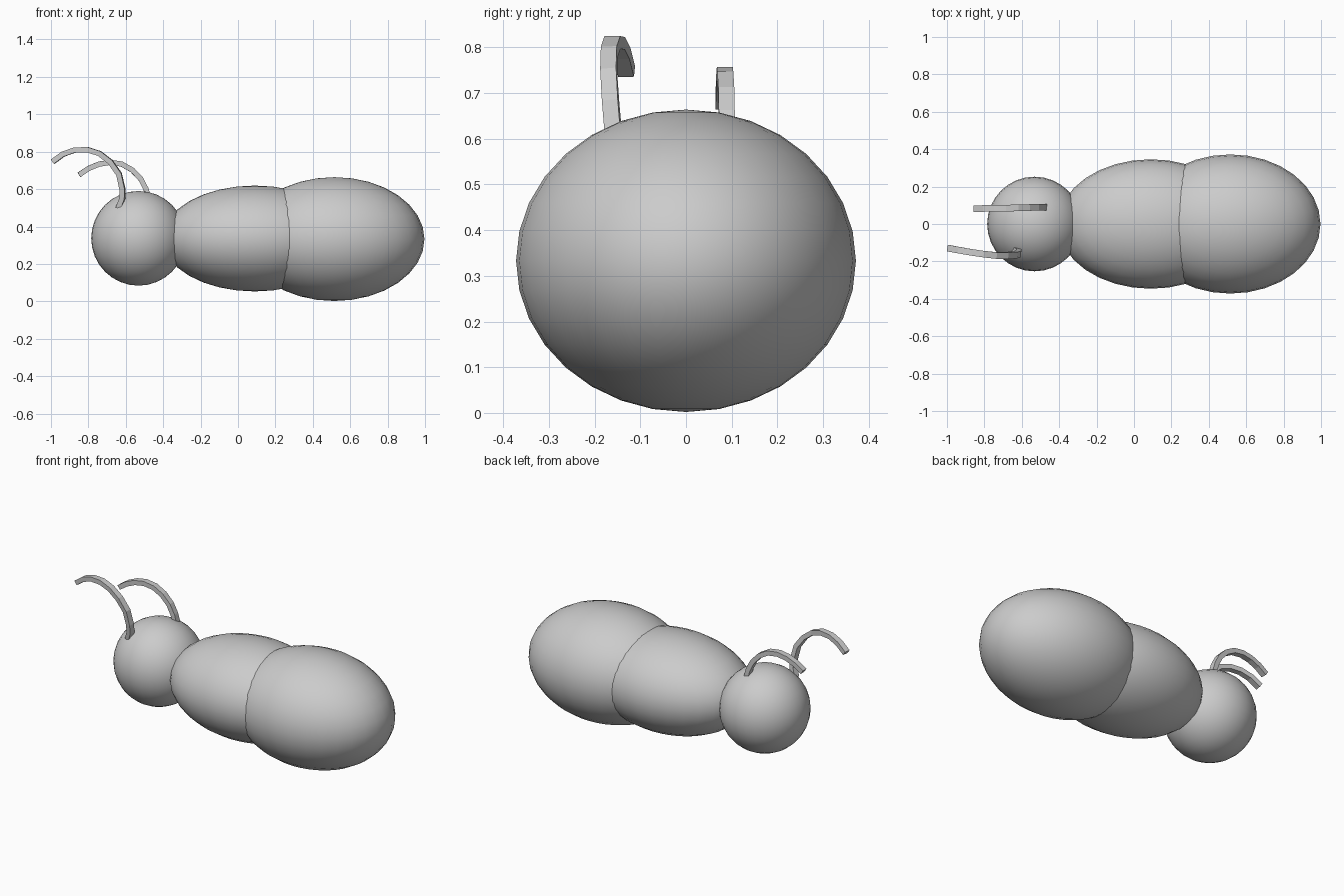
import bpy
import bmesh
from mathutils import Vector

if "Cube" in bpy.data.objects:
    bpy.data.objects.remove(bpy.data.objects["Cube"])


def ellipsoid(name, x, z, radii):
    bpy.ops.mesh.primitive_uv_sphere_add(segments=32, ring_count=16, radius=1, location=(x, 0, z))
    ob = bpy.context.object
    ob.name = name
    ob.scale = radii
    bpy.ops.object.transform_apply(location=False, rotation=False, scale=True)
    bpy.ops.object.shade_smooth()


def feeler(name, points, side, width=0.035, height=0.028):
    """Sweep a flat-sided rectangular section along a polyline."""
    pts = [Vector(p) for p in points]
    side = Vector(side).normalized()
    bm = bmesh.new()
    rings = []
    for i, p in enumerate(pts):
        t = (pts[min(i + 1, len(pts) - 1)] - pts[max(i - 1, 0)]).normalized()
        s = (side - t * side.dot(t)).normalized()
        n = t.cross(s)
        rings.append([bm.verts.new(p + s * a * width / 2 + n * b * height / 2)
                      for a, b in ((-1, -1), (1, -1), (1, 1), (-1, 1))])
    for r0, r1 in zip(rings, rings[1:]):
        for k in range(4):
            j = (k + 1) % 4
            bm.faces.new((r0[k], r0[j], r1[j], r1[k]))
    bm.faces.new(rings[0])
    bm.faces.new(rings[-1])
    bmesh.ops.recalc_face_normals(bm, faces=bm.faces)
    me = bpy.data.meshes.new(name)
    bm.to_mesh(me)
    bm.free()
    bpy.context.collection.objects.link(bpy.data.objects.new(name, me))


# Body segments
ellipsoid("head", -0.532, 0.337, (0.253, 0.253, 0.253))
ellipsoid("thorax", 0.09, 0.336, (0.495, 0.346, 0.283))
ellipsoid("abdomen", 0.515, 0.333, (0.482, 0.372, 0.331))

# Antennae: the front one leans outward, the back one is lower
feeler("front_antenna",
       [(-0.638, -0.14, 0.50), (-0.619, -0.151, 0.55), (-0.618, -0.158, 0.60),
        (-0.636, -0.165, 0.68), (-0.682, -0.169, 0.745), (-0.74, -0.168, 0.79),
        (-0.805, -0.161, 0.811), (-0.873, -0.151, 0.809), (-0.935, -0.14, 0.787),
        (-0.99, -0.13, 0.747)],
       (0.15, 1, 0))
feeler("back_antenna",
       [(-0.475, 0.09, 0.54), (-0.492, 0.09, 0.60), (-0.52, 0.089, 0.655),
        (-0.565, 0.088, 0.702), (-0.622, 0.086, 0.734), (-0.685, 0.085, 0.743),
        (-0.745, 0.084, 0.733), (-0.80, 0.083, 0.71), (-0.85, 0.082, 0.676)],
       (-0.02, 1, 0))
